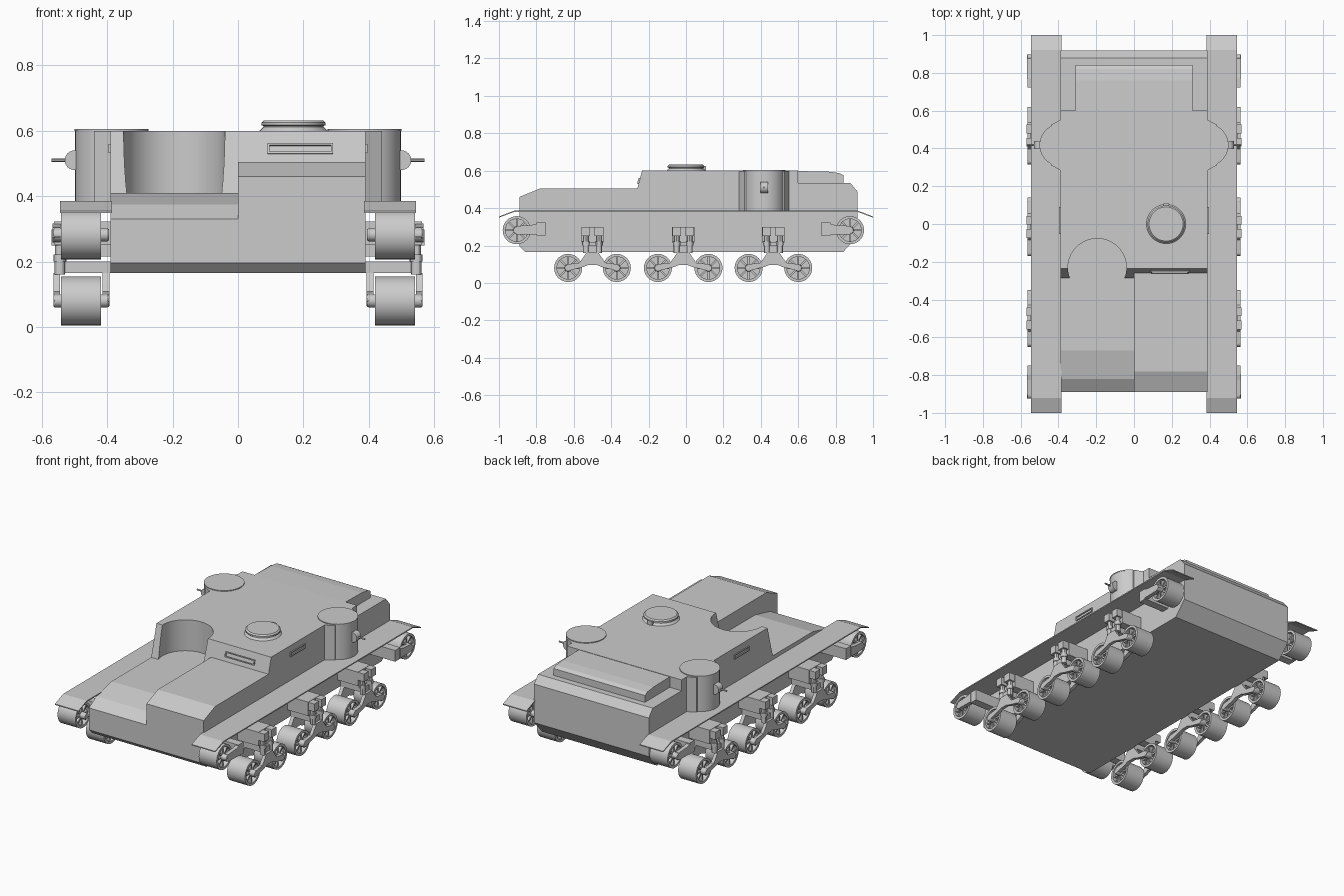
import bpy, bmesh, math
from mathutils import Matrix, Vector

if "Cube" in bpy.data.objects:
    bpy.data.objects.remove(bpy.data.objects["Cube"])


def finish(name, bm, smooth=False):
    bmesh.ops.recalc_face_normals(bm, faces=bm.faces[:])
    me = bpy.data.meshes.new(name)
    bm.to_mesh(me)
    bm.free()
    ob = bpy.data.objects.new(name, me)
    bpy.context.collection.objects.link(ob)
    if smooth:
        bpy.ops.object.select_all(action='DESELECT')
        ob.select_set(True)
        bpy.context.view_layer.objects.active = ob
        bpy.ops.object.shade_smooth_by_angle(angle=math.radians(30))
    return ob


def add_prism(bm, pts, axis, a, b):
    """Extrude a closed profile; (y, z) along x or (x, y) along z."""
    put = (lambda p, t: (t, *p)) if axis == 'x' else (lambda p, t: (*p, t))
    lo = [bm.verts.new(put(p, a)) for p in pts]
    hi = [bm.verts.new(put(p, b)) for p in pts]
    bm.faces.new(lo)
    bm.faces.new(hi)
    for i in range(len(pts)):
        j = (i + 1) % len(pts)
        bm.faces.new((lo[i], lo[j], hi[j], hi[i]))


def prism(name, pts, axis, a, b, smooth=False):
    bm = bmesh.new()
    add_prism(bm, pts, axis, a, b)
    return finish(name, bm, smooth)


def box_pts(a0, a1, b0, b1):
    return [(a0, b0), (a1, b0), (a1, b1), (a0, b1)]


def box(name, x0, x1, y0, y1, z0, z1):
    return prism(name, box_pts(y0, y1, z0, z1), 'x', x0, x1)


def add_lathe(bm, profile, centre, axis, n=32):
    """Revolve (radius, height) points round an axis through centre."""
    rot = Vector((0, 0, 1)).rotation_difference(Vector(axis)).to_matrix()
    c = Vector(centre)
    rings = [[bm.verts.new(c + rot @ Vector((r * math.cos(2 * math.pi * i / n), r * math.sin(2 * math.pi * i / n), h)))
              for i in range(n)] for r, h in profile]
    for p, q in zip(rings, rings[1:]):
        for i in range(n):
            j = (i + 1) % n
            bm.faces.new((p[i], p[j], q[j], q[i]))
    return rings


def turned(name, profile, centre, axis=(0, 0, 1), n=32):
    bm = bmesh.new()
    rings = add_lathe(bm, profile, centre, axis, n)
    bm.faces.new(rings[0])
    bm.faces.new(rings[-1])
    return finish(name, bm, True)


def cut(ob, cutter):
    cutter.hide_render = True
    mod = ob.modifiers.new("cut", 'BOOLEAN')
    mod.operation, mod.object, mod.solver = 'DIFFERENCE', cutter, 'EXACT'
    bpy.context.view_layer.objects.active = ob
    bpy.ops.object.modifier_apply(modifier=mod.name)
    bpy.data.objects.remove(cutter)


# Hull with the lowered left front and the round turret recess
hull = prism("hull", [(-.86, .165), (-.89, .195), (-.89, .46), (-.78, .505), (-.26, .505), (-.235, .6),
                      (.6, .6), (.6, .533), (.88, .533), (.918, .487), (.918, .25), (.84, .165)], 'x', -.39, .39)
cut(hull, prism("front_cutter", [(-1, .33), (-.89, .33), (-.82, .375), (-.67, .41), (-.286, .41),
                                 (-.26, .505), (-.26, .7), (-1, .7)], 'x', -.5, 0))
cut(hull, turned("recess_cutter", [(.155, .41), (.155, .7)], (-.195, -.232, 0), n=64))
bpy.ops.object.select_all(action='DESELECT')
hull.select_set(True)
bpy.context.view_layer.objects.active = hull
bpy.ops.object.shade_smooth_by_angle(angle=math.radians(12))

# Engine deck, cupola and front vision slit
prism("engine_cover", [(.595, .53), (.595, .598), (.76, .595), (.82, .587), (.842, .575), (.842, .53)],
      'x', -.31, .31)
turned("cupola", [(.106, .598), (.092, .612), (.092, .615), (.098, .617), (.098, .625), (.09, .632)], (.17, 0, 0), n=48)
box("cupola_hinge", .155, .185, .085, .108, .6, .625)


def slit(name, u0, u1, w0, w1, frame):
    """Raised rectangular rim: four bars around an opening."""
    t = .006
    bm = bmesh.new()
    for a, b, c, d in ((u0, u1, w0, w0 + t), (u0, u1, w1 - t, w1), (u0, u0 + t, w0, w1), (u1 - t, u1, w0, w1)):
        add_prism(bm, box_pts(a, b, c, d), 'x', -.004, .006)
    bm.transform(frame)
    return finish(name, bm)


lean = Matrix.Translation((0, -.2515, .545)) @ Matrix.Rotation(-math.atan2(.025, .095), 4, 'X')
slit("front_vision_slit", .09, .29, -.016, .016, lean @ Matrix.Rotation(-math.pi / 2, 4, 'Z'))


def wheel(name, s, y, z):
    """Drum wheel with thick rim, recessed web, spokes and hub."""
    bm = bmesh.new()
    add_lathe(bm, [(.06, -.03), (.06, -.061), (.075, -.061), (.075, .061), (.06, .061), (.06, .03)],
              (s * .48, y, z), (1, 0, 0))
    for h in (-.03, .03):
        r = add_lathe(bm, [(.06, h), (.015, h)], (s * .48, y, z), (1, 0, 0))
        bm.faces.new(r[1])
    for i in range(4):
        a = i * math.pi / 4
        u, v = Vector((math.cos(a), math.sin(a))) * .061, Vector((-math.sin(a), math.cos(a))) * .005
        c = Vector((y, z))
        add_prism(bm, [tuple(c + p) for p in (u + v, u - v, -u - v, -u + v)], 'x', s * .48 - .052, s * .48 + .052)
    finish(name, bm, True)
    turned(name + "_axle", [(.017, -.085), (.02, -.08), (.02, .08), (.017, .085)], (s * .48, y, z), (1, 0, 0), 16)


for s, side in ((1, "right"), (-1, "left")):
    # Fender with drooping ends
    prism(side + "_fender", [(-1, .349), (-.92, .379), (.92, .379), (1, .349), (1, .355), (.92, .386), (-.92, .386),
                             (-1, .355)], 'x', s * .385, s * .545)
    # Side bulge, round sponson and gun
    prism(side + "_bulge", [(s * .38, .28), (s * .392, .285), (s * .44, .312), (s * .44, .525), (s * .392, .55),
                            (s * .38, .555)], 'z', .384, .599)
    turned(side + "_sponson", [(.111, .384), (.111, .6), (.113, .6), (.113, .605)], (s * .387, .418, 0), n=48)
    turned(side + "_gun_mantlet", [(.03, -.021), (.03, .021)], (s * .5, .418, .51), (0, 1, 0), 24)
    turned(side + "_gun_barrel", [(.005, 0), (.005, .07)], (s * .5, .418, .51), (s, 0, 0), 12)
    slit(side + "_vision_slit", -.052, .09, .532, .56,
         Matrix.Translation((s * .39, 0, 0)) @ Matrix.Scale(s, 4, (1, 0, 0)))

    # Road wheel bogies
    for k, (y0, y1) in enumerate(((-.63, -.37), (-.15, .12), (.335, .6))):
        c, h = (y0 + y1) / 2, (y1 - y0) / 2
        tag = f"{side}_bogie_{k + 1}"
        for n, y in enumerate((y0, y1)):
            wheel(f"{tag}_wheel_{n + 1}", s, y, .08)
        half = [(.025, .095), (.05, .085), (h, .064), (h + .02, .08), (h, .1), (.07, .108), (.05, .135), (.03, .165)]
        arm = [(c + y, z) for y, z in half] + [(c - y, z) for y, z in reversed(half)]
        for part, xa, xb in (("outer", .545, .565), ("inner", .393, .415)):
            prism(f"{tag}_{part}_arm", arm, 'x', s * xa, s * xb)
        box(tag + "_crossbeam", s * .385, s * .55, c - .03, c + .03, .165, .2)
        box(tag + "_bracket", s * .385, s * .53, c - .06, c + .06, .215, .3)
        for t in (-1, 1):
            y = c + t * .035
            box(tag + "_spring_cap", s * .52, s * .57, y - .023, y + .023, .25, .298)
            turned(tag + "_spring", [(.016, .16), (.016, .2), (.02, .2), (.02, .222), (.014, .222), (.014, .255)],
                   (s * .545, y, 0), n=12)

    # End wheels with their brackets
    for end, y, t in (("front", -.905, 1), ("rear", .877, -1)):
        wheel(f"{side}_{end}_end_wheel", s, y, .282)
        a, b = sorted((y + t * .105, y + t * .155))
        box(f"{side}_{end}_end_bracket", s * .385, s * .563, a, b, .253, .322)
        prism(f"{side}_{end}_end_arm", [(y - t * .02, .275), (y, .26), (y + t * .11, .258), (y + t * .11, .316),
                                        (y + t * .08, .31), (y, .304)], 'x', s * .543, s * .567)
